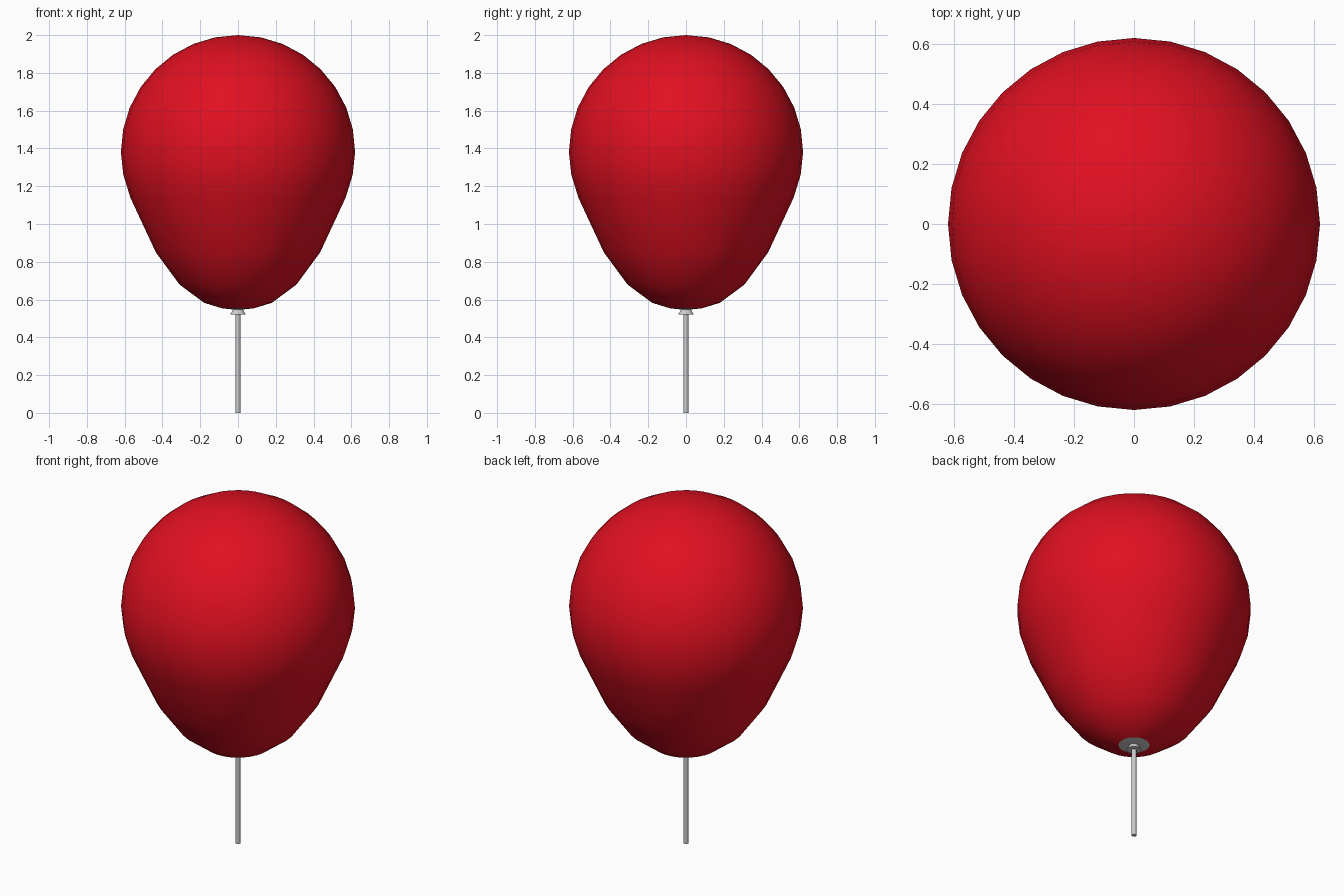
import bpy, bmesh
from math import sin, cos, pi

if "Cube" in bpy.data.objects:
    bpy.data.objects.remove(bpy.data.objects["Cube"])


def lathe(name, profile, segments, color=None):
    """Spin (radius, z) points around the z axis; radius 0 makes a pole."""
    bm = bmesh.new()
    rings = []
    for r, z in profile:
        if r == 0:
            rings.append([bm.verts.new((0, 0, z))] * segments)
        else:
            rings.append([bm.verts.new((r * cos(2 * pi * i / segments),
                                        r * sin(2 * pi * i / segments), z))
                          for i in range(segments)])
    for a, b in zip(rings, rings[1:]):
        for i in range(segments):
            j = (i + 1) % segments
            bm.faces.new(list(dict.fromkeys((a[i], b[i], b[j], a[j]))))
    bmesh.ops.recalc_face_normals(bm, faces=bm.faces)
    mesh = bpy.data.meshes.new(name)
    bm.to_mesh(mesh)
    bm.free()
    obj = bpy.data.objects.new(name, mesh)
    bpy.context.collection.objects.link(obj)
    if color:
        mat = bpy.data.materials.new(name + "_color")
        mat.diffuse_color = color
        mat.use_nodes = True
        mat.node_tree.nodes["Principled BSDF"].inputs["Base Color"].default_value = mat.diffuse_color
        mesh.materials.append(mat)
    bpy.ops.object.select_all(action='DESELECT')
    obj.select_set(True)
    bpy.context.view_layer.objects.active = obj
    bpy.ops.object.shade_smooth_by_angle(angle=pi / 4)
    return obj


# balloon: upper hemisphere, then a tapering lower half
R, CZ = 0.62, 1.38
upper = [(R * sin(k * pi / 16), CZ + R * cos(k * pi / 16)) for k in range(1, 9)]
lower = [(0.607, 1.26), (0.57, 1.14), (0.505, 1.0), (0.435, 0.85),
         (0.31, 0.68), (0.18, 0.583), (0.082, 0.553)]
lathe("balloon", [(0, CZ + R)] + upper + lower, 32, (0.75, 0.005, 0.015, 1))

# grey cap closing the bottom of the balloon
lathe("bottom_cap", [(0.082, 0.553), (0, 0.545)], 32)

# flared knot
lathe("knot", [(0, 0.55), (0.025, 0.55), (0.04, 0.522), (0, 0.522)], 16)

# stick
lathe("stick", [(0, 0.53), (0.013, 0.53), (0.013, 0), (0, 0)], 12)
